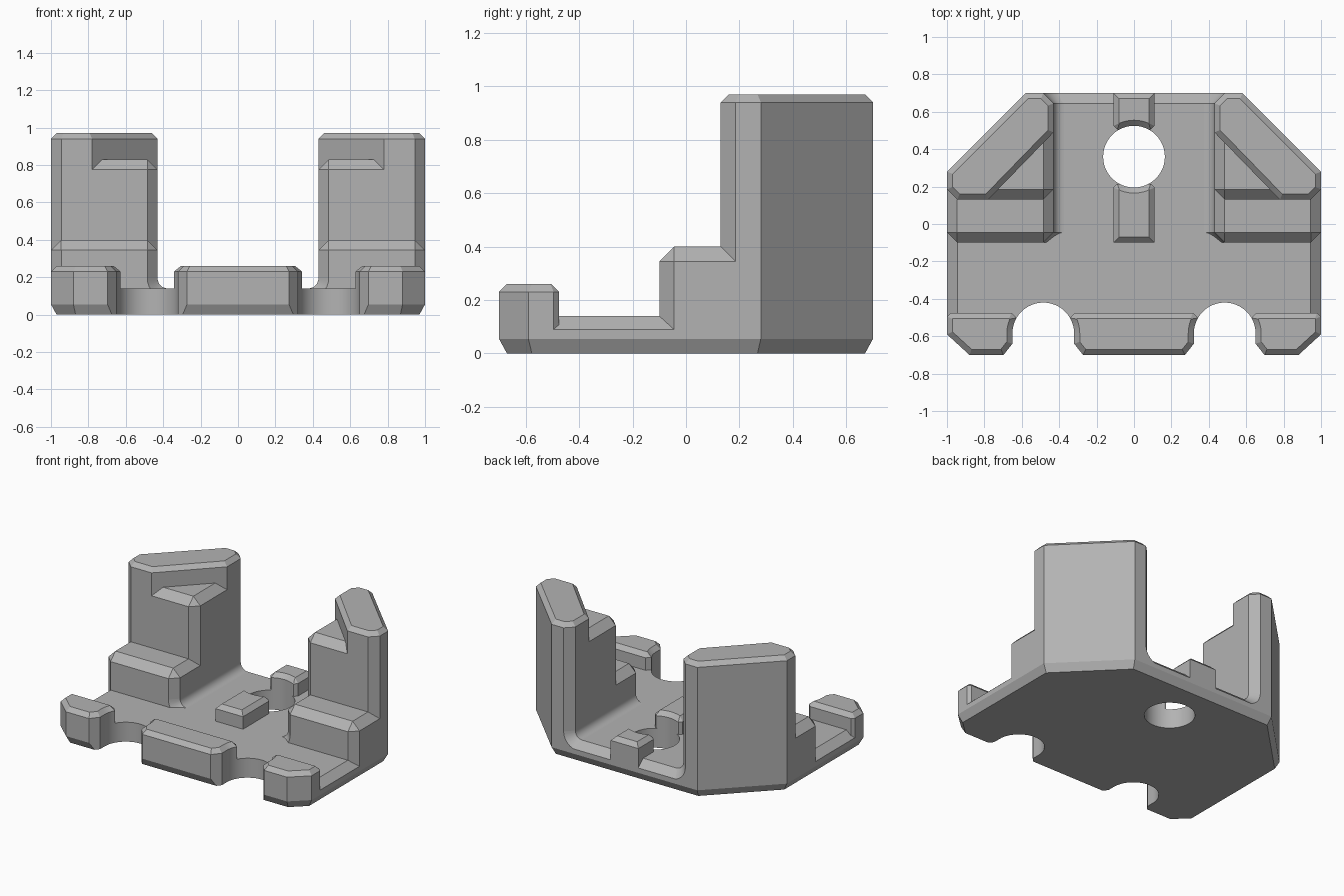
import bpy, bmesh, math
from mathutils import Vector, Matrix

old = bpy.data.objects.get("Cube")
if old:
    bpy.data.objects.remove(old)

grey = bpy.data.materials.new("plain grey")
grey.use_nodes = True
COLOUR = (0.45, 0.45, 0.45, 1)
grey.diffuse_color = COLOUR
grey.node_tree.nodes["Principled BSDF"].inputs["Base Color"].default_value = COLOUR


def inset(outline, amount, factors):
    """Move every edge of a counter-clockwise outline inward, mitring corners."""
    pts = [Vector(p) for p in outline]
    n = len(pts)
    result = []
    for i, p in enumerate(pts):
        a = (p - pts[i - 1]).normalized()
        b = (pts[(i + 1) % n] - p).normalized()
        na, nb = Vector((-a.y, a.x)), Vector((-b.y, b.x))
        da, db = amount * factors[i - 1], amount * factors[i]
        rows = Matrix((na, nb))
        if abs(rows.determinant()) < 1e-4:
            result.append(p + na * da)
        else:
            result.append(p + rows.inverted() @ Vector((da, db)))
    return result


def loft(name, rings, side=1):
    """Skin closed rings of 3D points, cap both ends; side -1 mirrors in x."""
    bm = bmesh.new()
    loops = [[bm.verts.new((side * x, y, z)) for x, y, z in ring] for ring in rings]
    for low, high in zip(loops, loops[1:]):
        for i in range(len(low)):
            j = (i + 1) % len(low)
            bm.faces.new((low[i], low[j], high[j], high[i]))
    bm.faces.new(loops[0][::-1])
    bm.faces.new(loops[-1])
    bmesh.ops.remove_doubles(bm, verts=bm.verts, dist=1e-4)
    bmesh.ops.recalc_face_normals(bm, faces=bm.faces)
    mesh = bpy.data.meshes.new(name)
    bm.to_mesh(mesh)
    bm.free()
    mesh.materials.append(grey)
    obj = bpy.data.objects.new(name, mesh)
    bpy.context.collection.objects.link(obj)
    return obj


def prism(name, outline, levels, factors=None, side=1):
    """Stack an outline at (height, inset) levels to make chamfered blocks."""
    factors = factors or [1] * len(outline)
    return loft(name, [[(p.x, p.y, z) for p in inset(outline, d, factors)]
                       for z, d in levels], side)


def block(name, outline, top, chamfer, factors=None, side=1):
    levels = [(SEAT, 0), (top - chamfer, 0), (top, chamfer)]
    return prism(name, outline, levels, factors, side)


def arc(cx, cy, r, start, end, steps):
    angles = [math.radians(start + (end - start) * i / steps) for i in range(steps + 1)]
    return [(cx + r * math.cos(a), cy + r * math.sin(a)) for a in angles]


def mirrored(half):
    """Complete a right-hand half outline, front to back, across x = 0."""
    return half + [(-x, y) for x, y in reversed(half)]


SEAT = 0.09      # height where upper parts meet the plate's side wall
C = 0.055        # large chamfer
S = 0.03         # small chamfer
RIM = 0.26       # height of the rim blocks
SIDES = ((1, "left"), (-1, "right"))

# Base plate
plate = prism("base_plate",
              mirrored([(0.88, -0.7), (1, -0.59), (1, 0.28), (0.58, 0.7)]),
              [(0, S), (C, 0), (SEAT, 0), (0.14, C)])

# Front rim blocks and the two blocks beside the round hole
rim_mid = block("front_rim_middle",
                mirrored([(0.345, -0.7), (0.345, -0.505), (0.315, -0.475)]), RIM, S)
rims = [block("front_rim_" + word,
              [(0.62, -0.7), (0.88, -0.7), (1, -0.59), (1, -0.495),
               (0.98, -0.475), (0.655, -0.475), (0.625, -0.505)], RIM, S, side=s)
        for s, word in SIDES]
stop_front = block("hole_block_front",
                   mirrored([(0.11, -0.1), (0.11, 0.195), (0.09, 0.215)]), RIM, S)
stop_back = block("hole_block_back",
                  mirrored([(0.09, 0.505), (0.11, 0.525), (0.11, 0.7)]), RIM, S)

# Corner towers: low step, middle step, diagonal wall and inner foot fillet
for s, word in SIDES:
    block("low_step_" + word,
          [(0.485, -0.1), (0.945, -0.1), (1, -0.045), (1, 0.22), (0.43, 0.22), (0.43, -0.045)],
          0.4, C, [1, 0.707, 1, 0, 1, 0.707], s)
    block("middle_step_" + word,
          [(0.485, 0.13), (0.78, 0.13), (0.6, 0.6), (0.43, 0.49), (0.43, 0.185)],
          0.83, C, [1, 0, 0, 1, 0.707], s)
    block("corner_wall_" + word,
          [(0.78, 0.13), (0.945, 0.13), (1, 0.185), (1, 0.28), (0.58, 0.7),
           (0.485, 0.7), (0.43, 0.645), (0.43, 0.49)], 0.97, S, side=s)
    rings = []
    for y, r in ((-0.1, 2 * C), (-0.1 + C, C), (0.7 - C, C), (0.7, 2 * C)):
        curve = arc(0.43 - C, 0.14 + C, r, -90, 0, 8) + [(0.487, 0.083)]
        rings.append([(x, y, z) for x, z in curve])
    loft("foot_fillet_" + word, rings, s)

# Cutters for the round hole and the front notches, flared at the rim tops
flare = [(-0.1, 0), (RIM - S, 0), (RIM, -S), (RIM + S, -2 * S)]
hole = prism("hole_cutter", arc(0, 0.36, 0.165, 0, 352.5, 47), flare)
keyhole = arc(0.485, -0.585, 0.165, 0, 180, 24)
keyhole += [(0.32, -0.64), (0.22, -0.75), (0.75, -0.75), (0.65, -0.64)]
keyhole[-3:-1] = [(0.225, -0.76), (0.745, -0.76)]
notches = [prism("notch_cutter_" + word, keyhole, flare, side=s) for s, word in SIDES]

cuts = [(plate, [hole] + notches), (rim_mid, notches), (rims[0], notches[:1]),
        (rims[1], notches[1:]), (stop_front, [hole]), (stop_back, [hole])]
for target, cutters in cuts:
    bpy.context.view_layer.objects.active = target
    for cutter in cutters:
        mod = target.modifiers.new("cut", 'BOOLEAN')
        mod.operation = 'DIFFERENCE'
        mod.solver = 'EXACT'
        mod.object = cutter
        bpy.ops.object.modifier_apply(modifier=mod.name)
for cutter in [hole] + notches:
    bpy.data.objects.remove(cutter)

# Smooth the curved walls, keep chamfers crisp
bpy.ops.object.select_all(action='DESELECT')
for obj in bpy.context.collection.objects:
    if obj.type == 'MESH' and grey.name in obj.data.materials:
        obj.select_set(True)
        bpy.context.view_layer.objects.active = obj
bpy.ops.object.shade_smooth_by_angle(angle=math.radians(20))
